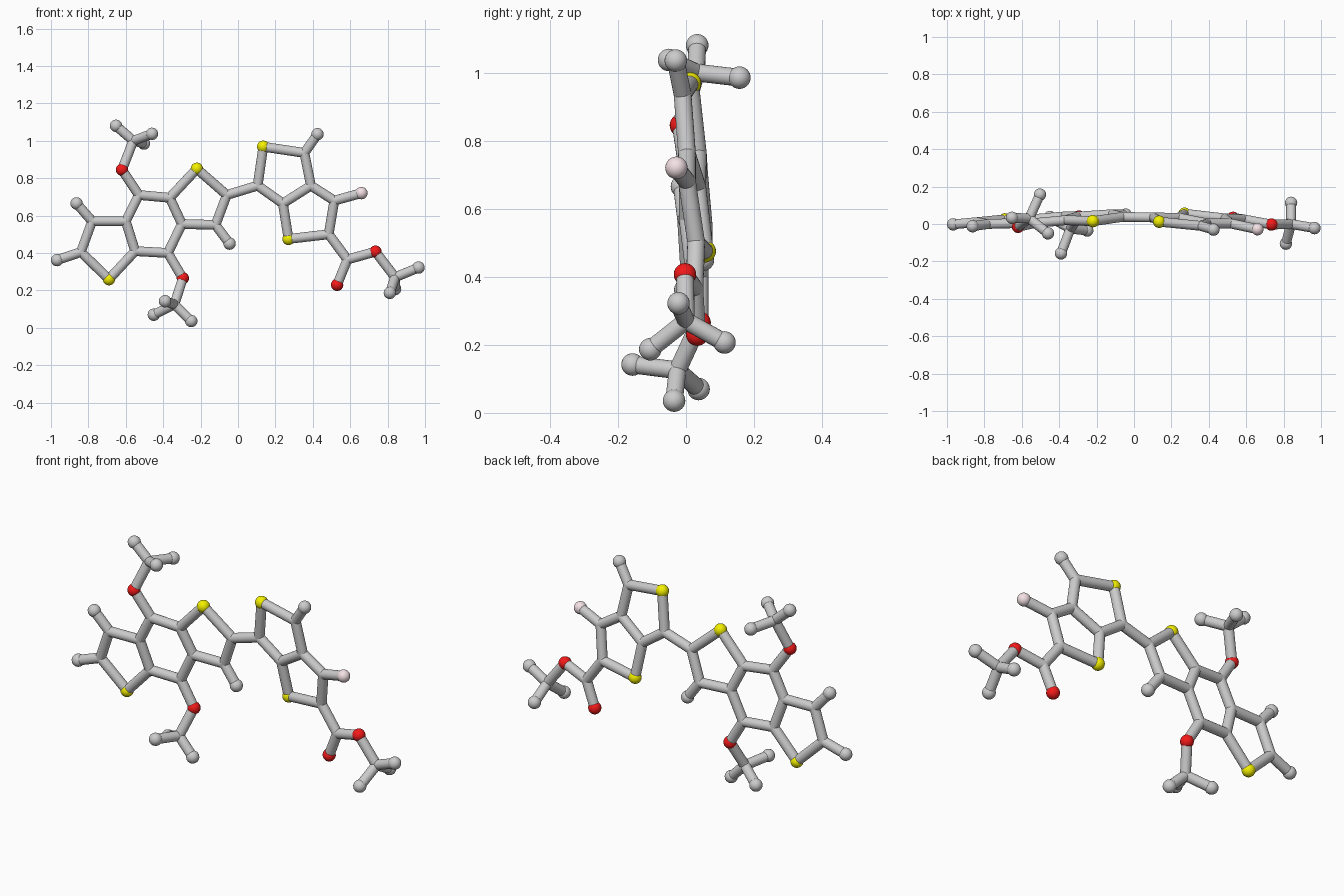
import bpy, bmesh
from mathutils import Vector

if "Cube" in bpy.data.objects:
    bpy.data.objects.remove(bpy.data.objects["Cube"])

BALL, STICK = 0.033, 0.026

# Atom positions (x, y, z), grouped by fragment
ATOMS = {
    # outer left five-ring
    "S1": (-.69, .025, .26), "C2": (-.84, .01, .405), "C3": (-.78, 0, .57),
    "H2": (-.967, -.002, .362), "H3": (-.863, -.012, .665),
    # middle six-ring
    "C4": (-.60, .005, .57), "C5": (-.55, .025, .41), "C6": (-.53, .005, .71),
    "C7": (-.365, .02, .695), "C8": (-.30, .04, .555), "C9": (-.375, .04, .40),
    # inner five-ring
    "S2": (-.22, .015, .85), "C10": (-.06, .038, .71), "C11": (-.12, .052, .55),
    "H11": (-.045, .05, .45),
    # upper side group
    "O1": (-.62, -.015, .845), "C20": (-.56, .03, 1.0), "H20": (-.652, .033, 1.08),
    "H21": (-.46, -.05, 1.037), "H22": (-.503, .157, .985),
    # lower side group
    "O2": (-.295, .04, .265), "C21": (-.34, -.025, .125), "H23": (-.45, .037, .07),
    "H24": (-.25, -.035, .036), "H25": (-.39, -.157, .142),
    # right fused pair of five-rings
    "C12": (.105, .035, .76), "S3": (.135, .012, .968), "C13": (.355, -.01, .935),
    "H13": (.425, -.03, 1.035), "C14": (.39, .003, .76), "C15": (.24, .033, .665),
    "S4": (.27, .055, .475), "C16": (.485, .03, .50), "C17": (.515, .003, .68),
    "F": (.66, -.028, .72),
    # right tail group
    "C18": (.585, .025, .365), "O3": (.53, .033, .23), "O4": (.735, -.003, .407),
    "C19": (.84, 0, .27), "H19": (.965, -.022, .322), "H26": (.812, -.105, .187),
    "H27": (.84, .113, .207),
}

# Chains of bonded atoms
CHAINS = """S1 C2 C3 C4 C5 S1|C2 H2|C3 H3|C4 C6 C7 C8 C9 C5|C7 S2 C10 C11 C8|C11 H11
C6 O1 C20 H20|C20 H21|C20 H22|C9 O2 C21 H23|C21 H24|C21 H25|C10 C12 S3 C13 C14 C15 C12
C13 H13|C15 S4 C16 C17 C14|C17 F|C16 C18 O3|C18 O4 C19 H19|C19 H26|C19 H27"""

KINDS = {  # name, radius, colour
    "C": ("stick_joints", STICK, None), "H": ("end_balls", BALL, None),
    "S": ("yellow_balls", BALL, (.9, .87, 0, 1)), "O": ("red_balls", BALL, (.9, .01, .01, 1)),
    "F": ("pink_ball", BALL, (.9, .75, .78, 1)),
}


def finish(bm, name, colour=None):
    mesh = bpy.data.meshes.new(name)
    bm.to_mesh(mesh)
    bm.free()
    obj = bpy.data.objects.new(name, mesh)
    bpy.context.collection.objects.link(obj)
    if colour:
        mat = bpy.data.materials.new(name + "_colour")
        mat.diffuse_color = colour
        mat.use_nodes = True
        mat.node_tree.nodes["Principled BSDF"].inputs["Base Color"].default_value = mat.diffuse_color
        mesh.materials.append(mat)
    bpy.ops.object.select_all(action='DESELECT')
    obj.select_set(True)
    bpy.context.view_layer.objects.active = obj
    bpy.ops.object.shade_smooth_by_angle()


def add_ball(bm, pos, radius):
    ret = bmesh.ops.create_uvsphere(bm, u_segments=24, v_segments=16, radius=radius)
    bmesh.ops.translate(bm, verts=ret["verts"], vec=Vector(pos))


def add_stick(bm, a, b):
    a, b = Vector(a), Vector(b)
    ret = bmesh.ops.create_cone(bm, cap_ends=True, segments=20, radius1=STICK,
                                radius2=STICK, depth=(b - a).length)
    bmesh.ops.rotate(bm, verts=ret["verts"],
                     matrix=(b - a).to_track_quat('Z', 'Y').to_matrix())
    bmesh.ops.translate(bm, verts=ret["verts"], vec=(a + b) / 2)


# Balls, one object per kind
for letter, (name, radius, colour) in KINDS.items():
    bm = bmesh.new()
    for key, pos in ATOMS.items():
        if key[0] == letter:
            add_ball(bm, pos, radius)
    finish(bm, name, colour)

# Sticks between bonded balls
bm = bmesh.new()
for chain in CHAINS.replace("\n", "|").split("|"):
    keys = chain.split()
    for a, b in zip(keys, keys[1:]):
        add_stick(bm, ATOMS[a], ATOMS[b])
finish(bm, "connecting_sticks")
